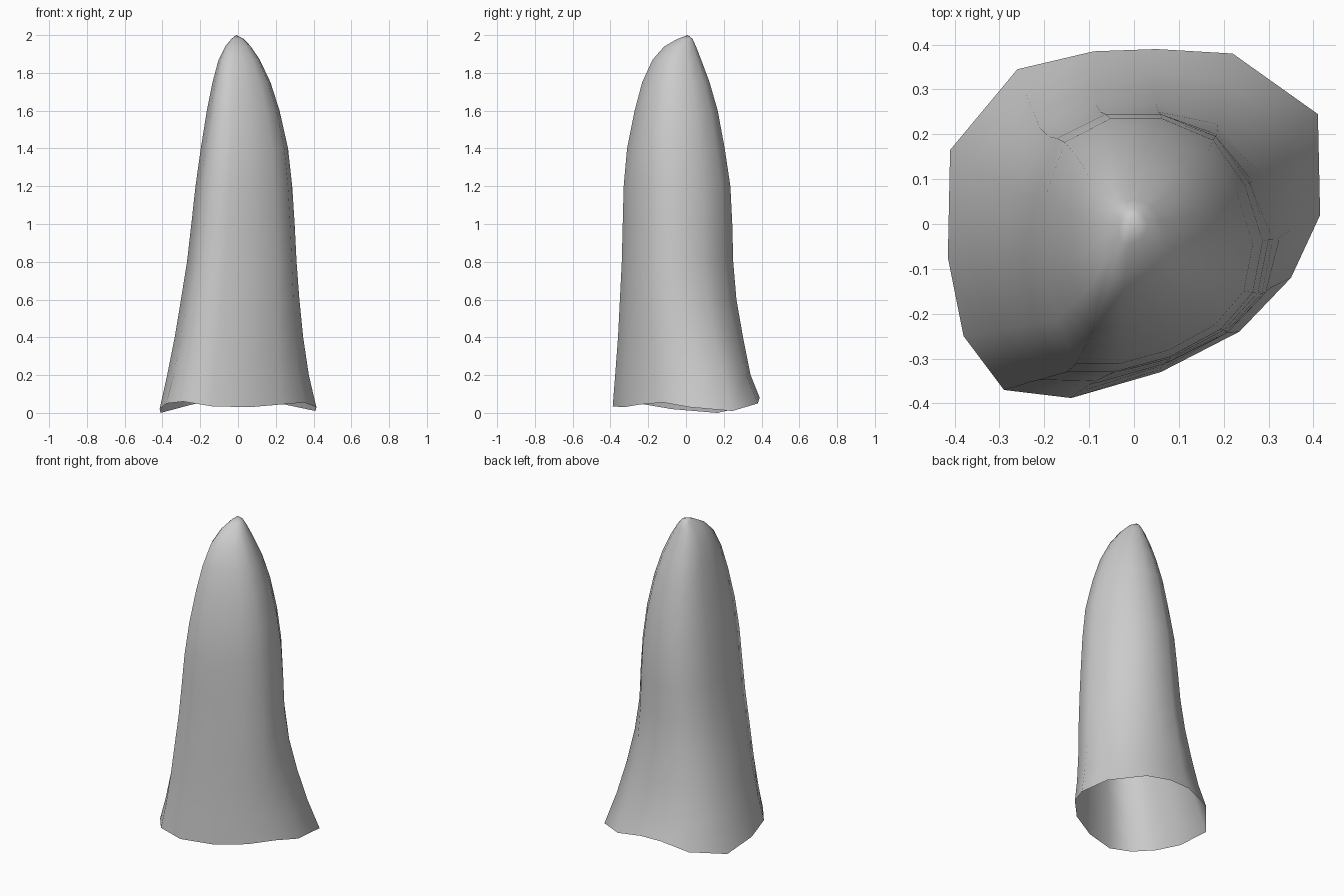
import bpy, bmesh

# Flared bottom rim (x, y, z) and mid-height section (x, y), counter-matched point by point
RIM = [(.415, .02, .03), (.41, .245, .01), (.22, .38, .05), (.05, .39, .08), (-.09, .385, .08),
       (-.26, .345, .04), (-.41, .165, 0), (-.415, -.075, .02), (-.38, -.25, .05),
       (-.29, -.37, .06), (-.14, -.388, .035), (.06, -.33, .03), (.235, -.24, .045), (.35, -.12, .055)]
MID = [(.295, -.03), (.25, .1), (.17, .205), (.04, .255), (-.09, .255), (-.205, .2), (-.255, .07),
       (-.285, -.07), (-.255, -.22), (-.2, -.335), (-.08, -.335), (.06, -.3), (.19, -.235), (.27, -.15)]

# Levels: z, min x, max x, min y, max y, blend from rim shape to mid shape
LEVELS = [(.2, -.375, .375, -.375, .342, .3), (.4, -.335, .345, -.36, .302, .6),
          (.6, -.302, .325, -.35, .267, .85), (.8, -.27, .31, -.34, .25, 1),
          (1.0, -.247, .3, -.335, .245, 1), (1.2, -.225, .287, -.33, .235, 1),
          (1.4, -.197, .265, -.312, .205, 1), (1.6, -.165, .22, -.272, .168, 1),
          (1.75, -.135, .172, -.232, .125, 1), (1.87, -.103, .115, -.177, .08, 1),
          (1.94, -.068, .068, -.115, .053, 1), (1.98, -.035, .03, -.045, .035, 1)]


def fit(values, low, high):
    a, b = min(values), max(values)
    return [low + (v - a) / (b - a) * (high - low) for v in values]


# Open hollow spike: stacked rings closed by a single tip
bm = bmesh.new()
rings = [[bm.verts.new(p) for p in RIM]]
for z, x0, x1, y0, y1, t in LEVELS:
    xs = fit([r[0] + (m[0] - r[0]) * t for r, m in zip(RIM, MID)], x0, x1)
    ys = fit([r[1] + (m[1] - r[1]) * t for r, m in zip(RIM, MID)], y0, y1)
    rings.append([bm.verts.new((x, y, z)) for x, y in zip(xs, ys)])
n = len(RIM)
for low, high in zip(rings, rings[1:]):
    for i in range(n):
        j = (i + 1) % n
        bm.faces.new((low[i], low[j], high[j], high[i]))
tip = bm.verts.new((-.01, .01, 2))
for i in range(n):
    bm.faces.new((rings[-1][i], rings[-1][(i + 1) % n], tip))
for f in bm.faces:
    f.smooth = True
mesh = bpy.data.meshes.new("spike_shell")
bm.to_mesh(mesh)
bm.free()
obj = bpy.data.objects.new("spike_shell", mesh)
bpy.context.collection.objects.link(obj)
